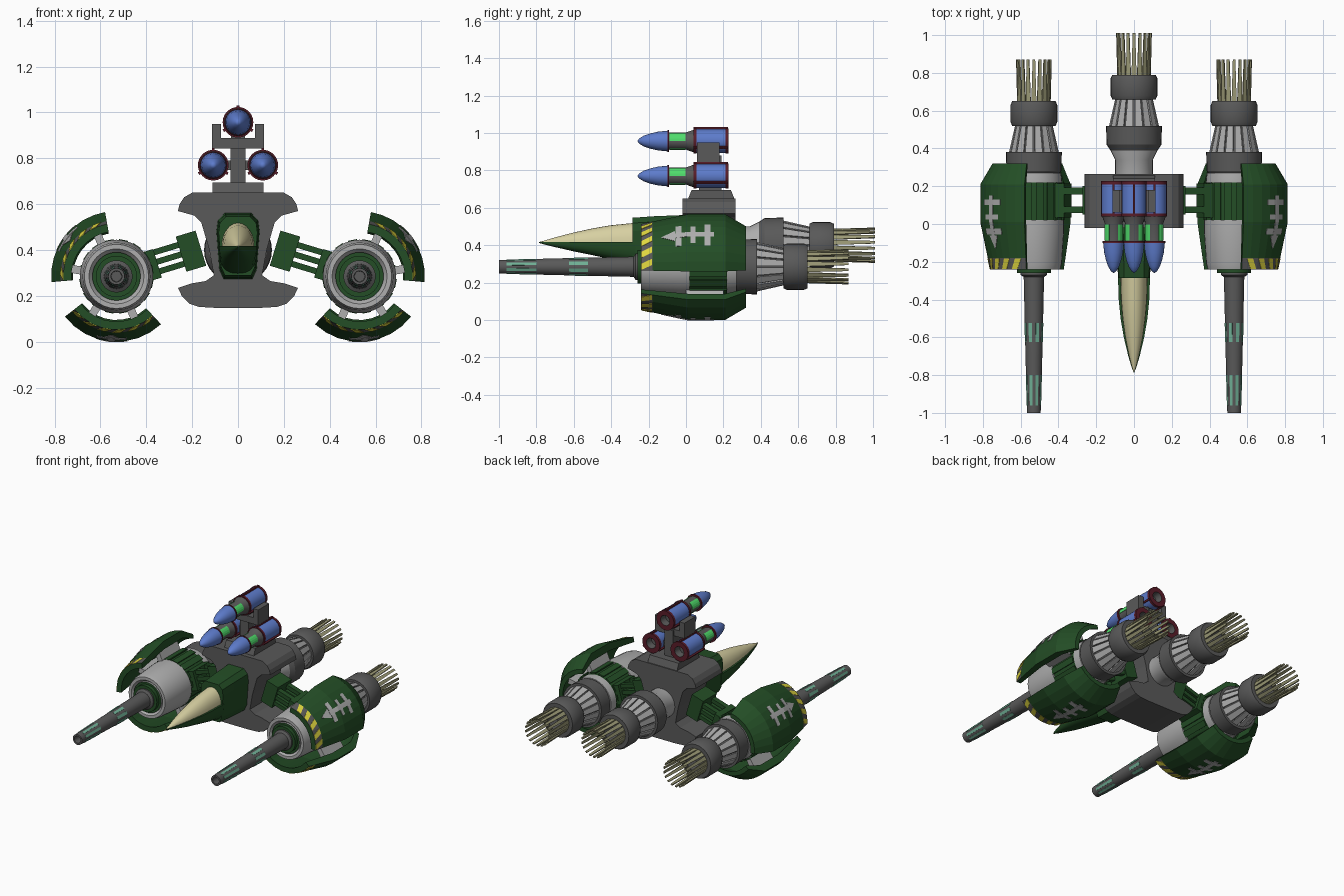
import bpy, bmesh, math
from mathutils import Matrix, Vector, Euler

if "Cube" in bpy.data.objects:
    bpy.data.objects.remove(bpy.data.objects["Cube"])

COL = {"dark green": (.017, .075, .019), "dark grey": (.10, .10, .10), "light grey": (.42, .42, .42),
       "canopy cream": (.68, .63, .36), "exhaust khaki": (.33, .32, .18), "missile blue": (.11, .20, .60),
       "bright green": (.08, .72, .15), "dark red": (.10, .012, .022), "hazard yellow": (.75, .68, .05),
       "pale teal": (.16, .43, .30)}
MAT = {}
for k, v in COL.items():
    MAT[k] = bpy.data.materials.new(k)
    MAT[k].diffuse_color = (*v, 1)
G, D, L, KH, B, R = "dark green", "dark grey", "light grey", "exhaust khaki", "missile blue", "dark red"
smooth = []


def obj(name, verts, faces, cols, smoothed=False):
    """Mesh object; cols is one colour name or one per face."""
    cols = [cols] * len(faces) if isinstance(cols, str) else cols
    used = sorted(set(cols))
    me = bpy.data.meshes.new(name)
    me.from_pydata(verts, [], faces)
    for u in used:
        me.materials.append(MAT[u])
    for p, c in zip(me.polygons, cols):
        p.material_index = used.index(c)
    bm = bmesh.new()
    bm.from_mesh(me)
    bmesh.ops.remove_doubles(bm, verts=bm.verts, dist=1e-5)
    bmesh.ops.recalc_face_normals(bm, faces=bm.faces)
    bm.to_mesh(me)
    bm.free()
    o = bpy.data.objects.new(name, me)
    bpy.context.collection.objects.link(o)
    if smoothed:
        smooth.append(o)
    return o


def mirror(o):
    """Mirrored copy across x = 0."""
    m = o.copy()
    m.data = o.data.copy()
    m.data.transform(Matrix.Scale(-1, 4, (1, 0, 0)))
    m.data.flip_normals()
    m.name = o.name + "_left"
    bpy.context.collection.objects.link(m)
    if o in smooth:
        smooth.append(m)


def polar(c, y, r, a):
    a = math.radians(a)
    return (c[0] + r * math.cos(a), y, c[1] + r * math.sin(a))


def lathe(name, prof, c, cols, n=32, arc=None):
    """Turn (y, r) points about a y axis; arc = (a0, a1) sweeps a closed section."""
    m = len(prof)
    a0, a1 = arc or (0, 360)
    verts = [polar(c, y, r, a0 + (a1 - a0) * i / n) for i in range(n + 1) for y, r in prof]
    segs = m if arc else m - 1
    cols = [cols] * segs if isinstance(cols, str) else cols
    faces, fc = [], []
    for i in range(n):
        for j in range(segs):
            k = (j + 1) % m
            faces.append((i * m + j, i * m + k, (i + 1) * m + k, (i + 1) * m + j))
            fc.append(cols[j])
    if arc:
        faces += [tuple(range(m)), tuple(range(n * m, n * m + m))]
        fc += [G, G]
    return obj(name, verts, faces, fc, not arc)


BOX = [(0, 1, 2, 3), (4, 5, 6, 7), (0, 1, 5, 4), (1, 2, 6, 5), (2, 3, 7, 6), (3, 0, 4, 7)]


def hexes(name, groups, col):
    """Several eight-cornered solids in one object."""
    return obj(name, [v for g in groups for v in g],
               [tuple(i + 8 * k for i in f) for k in range(len(groups)) for f in BOX], col)


def box(name, c, s, col, rot=(0, 0, 0)):
    e = Euler([math.radians(r) for r in rot]).to_matrix()
    g = [Vector(c) + e @ Vector((x * s[0] / 2, y * s[1] / 2, z * s[2] / 2))
         for z in (-1, 1) for x, y in ((-1, -1), (1, -1), (1, 1), (-1, 1))]
    return hexes(name, [g], col)


def decal(name, quads, col, c, rf, d=.004):
    """Thin painted plates given as four (y, angle) corners on a turned surface."""
    return hexes(name, [[polar(c, y, rf(y) + o, a) for o in (-.004, d) for y, a in q] for q in quads], col)


def petals(name, c, y0, r0, y1, r1, w0, w1, n, col):
    """Ring of tapered blades."""
    gs = []
    for k in range(n):
        a = 360 * (k + .5) / n
        gs.append([polar(c, y, r + o, a + s * math.degrees(w / 2 / r)) for o in (-.009, 0)
                   for y, r, w, s in ((y0, r0, w0, -1), (y0, r0, w0, 1), (y1, r1, w1, 1), (y1, r1, w1, -1))])
    return hexes(name, gs, col)


def loft(name, rings, col, smoothed=False):
    m, n = len(rings[0]), len(rings)
    faces = [(i * m + j, i * m + (j + 1) % m, (i + 1) * m + (j + 1) % m, (i + 1) * m + j)
             for i in range(n - 1) for j in range(m)]
    faces += [tuple(range(m)), tuple(range((n - 1) * m, n * m))]
    return obj(name, [v for r in rings for v in r], faces, col, smoothed)


def engine(name, c, y):
    """Nozzle: dark ring, slotted light cone, dark ring, blade exhaust."""
    return [lathe(name + "_rings", [(y - .02, 0), (y - .02, .125), (y + .01, .145), (y + .11, .148), (y + .11, .115),
                                    (y + .25, .085), (y + .25, .115), (y + .27, .124), (y + .36, .124), (y + .38, .115),
                                    (y + .38, .075), (y + .3, .07), (y + .3, 0)], c, D),
            petals(name + "_cone", c, y + .11, .132, y + .25, .1, .042, .03, 16, L),
            petals(name + "_exhaust", c, y + .34, .088, y + .60, .095, .029, .014, 18, KH)]


# ---- gun pods (right side, then mirrored) ----
P = (.53, .285)
parts = engine("pod_engine", P, .27)
parts.append(lathe("pod_body", [(-.26, 0), (-.26, .09), (-.235, .09), (-.235, .105), (-.22, .105), (-.24, .12),
                                (-.24, .14), (-.21, .148), (-.03, .16), (.02, .16), (.02, .15), (.22, .15),
                                (.22, .15), (.27, .145), (.27, 0)], P, [G] * 3 + [L] * 7 + [G] * 2 + [L] * 2))
parts.append(petals("pod_ribs", P, .02, .163, .22, .163, .04, .04, 16, G))
parts.append(lathe("gun_barrel", [(-.2, .07), (-.27, .07), (-.28, .054), (-.72, .044), (-1, .036), (-1, .024),
                                  (-.93, .022), (-.93, 0)], P, D))
slots = [[(y0, a - 11), (y0, a + 11), (y1, a + 11), (y1, a - 11)]
         for y0, y1 in ((-.96, -.80), (-.625, -.525)) for a in [22.5 + 45 * k for k in range(8)]]
parts.append(decal("barrel_slots", slots, "pale teal", P, lambda y: .036 + (y + 1) * .0275, .002))

# armour shells around each pod
OUT = [(-.24, .232), (-.18, .245), (.01, .285), (.21, .285), (.32, .22)]
INN = [(.32, .19), (.21, .235), (.01, .235), (-.24, .197)]


def shell_r(y):
    for (ya, ra), (yb, rb) in zip(OUT, OUT[1:]):
        if y <= yb:
            return ra + (rb - ra) * (y - ya) / (yb - ya)
    return OUT[-1][1]


for nm, a0, a1 in (("outer", -5, 80), ("lower", -133, -38)):
    ac = (a0 + a1) / 2
    parts.append(lathe(nm + "_armour", OUT + INN, P, [D] + [G] * 8, 8, (a0, a1)))
    haz = [[(-.238, a), (-.238, a + 8), (-.182, a + 14), (-.182, a + 6)] for a in range(a0 + 1, a1 - 13, 16)]
    parts.append(decal(nm + "_hazard_stripes", haz, "hazard yellow", P, shell_r, .002))
    # plain spine and crossbar marking
    q = [[(-.13, ac - .5), (-.13, ac + .5), (-.06, ac + 7), (-.06, ac - 7)]]
    for y0, y1, h in ((-.06, .01, 3), (.01, .15, 3), (-.055, -.025, 14), (.025, .05, 11), (.1, .13, 14)):
        for k in range(3):
            b0, b1 = ac - h + k * h * 2 / 3, ac - h + (k + 1) * h * 2 / 3
            q.append([(y0, b0), (y0, b1), (y1, b1), (y1, b0)])
    parts.append(decal(nm + "_marking", q, L, P, shell_r, .002))
    # brackets joining shell and pod
    for k, a in enumerate((ac - 28, ac + 28)):
        parts.append(box(f"{nm}_bracket_{k}", polar(P, .1, .19, a), (.12, .2, .035), L, (0, -a, 0)))

# ---- struts between hull and pods ----
parts.append(box("strut_root", (.205, .125, .395), (.09, .15, .16), G, (0, 17, 0)))
parts.append(box("strut_foot", (.375, .125, .335), (.05, .18, .13), G, (0, 17, 0)))
for i, dz in enumerate((-.045, 0, .045)):
    for j, y in enumerate((.075, .175)):
        parts.append(box(f"strut_rod_{i}_{j}", (.3, y, .365 + dz), (.18, .035, .026), G, (0, 17, 0)))
for o in parts:
    mirror(o)

# ---- central hull: waisted profile pulled along y ----
half = [(.20, .65), (.235, .63), (.255, .60), (.262, .57), (.19, .55), (.16, .52), (.125, .40), (.105, .29),
        (.14, .265), (.20, .255), (.262, .235), (.245, .20), (.21, .165), (.17, .152), (.10, .148)]
prof = half + [(-x, z) for x, z in reversed(half)]
loft("hull", [[(x, y, z) for x, z in prof] for y in (-.02, .265)], D)
lathe("tail_boom", [(.2, .1), (.34, .1), (.4, .13), (.42, .13)], (0, .4), L)
engine("main_engine", (0, .4), .41)

# ---- cockpit and nose ----
sec = [(.06, .28), (.078, .32), (.09, .48), (.084, .525), (.055, .555)]
sec = sec + [(-x, z) for x, z in reversed(sec)]
loft("cockpit", [[(x * s, y, .42 + (z - .42) * s) for x, z in sec] for y, s in ((-.285, .94), (-.17, 1), (0, 1.05))], G)
# stations: y, half width, canopy top, belly bottom
ST = [(-.27, .085, .52, .295), (-.4, .081, .507, .325), (-.5, .071, .49, .347), (-.6, .054, .468, .367),
      (-.7, .03, .442, .39), (-.76, .012, .424, .405), (-.785, .002, .417, .412)]
T = [math.pi * k / 12 for k in range(13)]


def sup(v, p):
    return math.copysign(abs(v) ** p, v)


loft("canopy", [[(w * .84 * math.cos(t), y, .415 + (top - .415) * math.sin(t)) for t in T] for y, w, top, b in ST],
     "canopy cream", True)
loft("nose_belly", [[(w * sup(math.cos(t), .7), y, .418 + (b - .418) * sup(math.sin(t), .8)) for t in T]
                    for y, w, top, b in ST], G, True)

# ---- missile rack ----
loft("rack_base", [[(x, y0, z), (x, y1, z), (-x, y1, z), (-x, y0, z)] for x, y0, y1, z in
                   ((.112, .01, .26, .645), (.112, .03, .24, .695))], D)
box("rack_post", (0, .13, .78), (.065, .12, .2), D)
box("rack_lower_bar", (0, .13, .77), (.14, .1, .04), D)
box("rack_crossbar", (0, .12, .865), (.225, .12, .045), D)
for s in (-1, 1):
    box("rack_upright", (s * .094, .12, .90), (.038, .12, .1), D)
box("rack_saddle", (0, .12, .89), (.06, .1, .05), D)

# ---- missiles ----
for i, c in enumerate(((0, .957), (.108, .77), (-.108, .77))):
    lathe(f"missile_{i}", [(-.26, 0), (-.25, .014), (-.225, .029), (-.19, .041), (-.15, .05), (-.1, .055),
                           (-.1, .058), (-.09, .058), (-.09, .046), (0, .046), (.04, .06),
                           (.04, .067), (.055, .067), (.055, .064), (.21, .064), (.21, .067), (.228, .067),
                           (.228, .035), (.18, .03), (.18, 0)], c,
          [B] * 5 + [R] * 3 + [D] * 2 + [R] * 3 + [B] + [R] * 3 + [D] * 2, 24)
    win = [[(-.087, a), (-.087, a + 15), (-.003, a + 15), (-.003, a)]
           for m in (30, 150, 270) for a in (m - 30, m - 15, m, m + 15)]
    decal(f"missile_window_{i}", win, "bright green", c, lambda y: .046, .003)
    for a in (90, 210, 330):
        box(f"missile_ridge_{i}_{a}", polar(c, .132, .067, a), (.014, .185, .012), R, (0, -a, 0))

# smooth shading on turned and rounded parts
bpy.ops.object.select_all(action='DESELECT')
for o in smooth:
    o.select_set(True)
bpy.context.view_layer.objects.active = smooth[0]
bpy.ops.object.shade_smooth_by_angle(angle=math.radians(30))

for m in bpy.data.materials:
    if m.users and not m.is_grease_pencil:
        m.use_nodes = True
        m.node_tree.nodes["Principled BSDF"].inputs["Base Color"].default_value = m.diffuse_color
